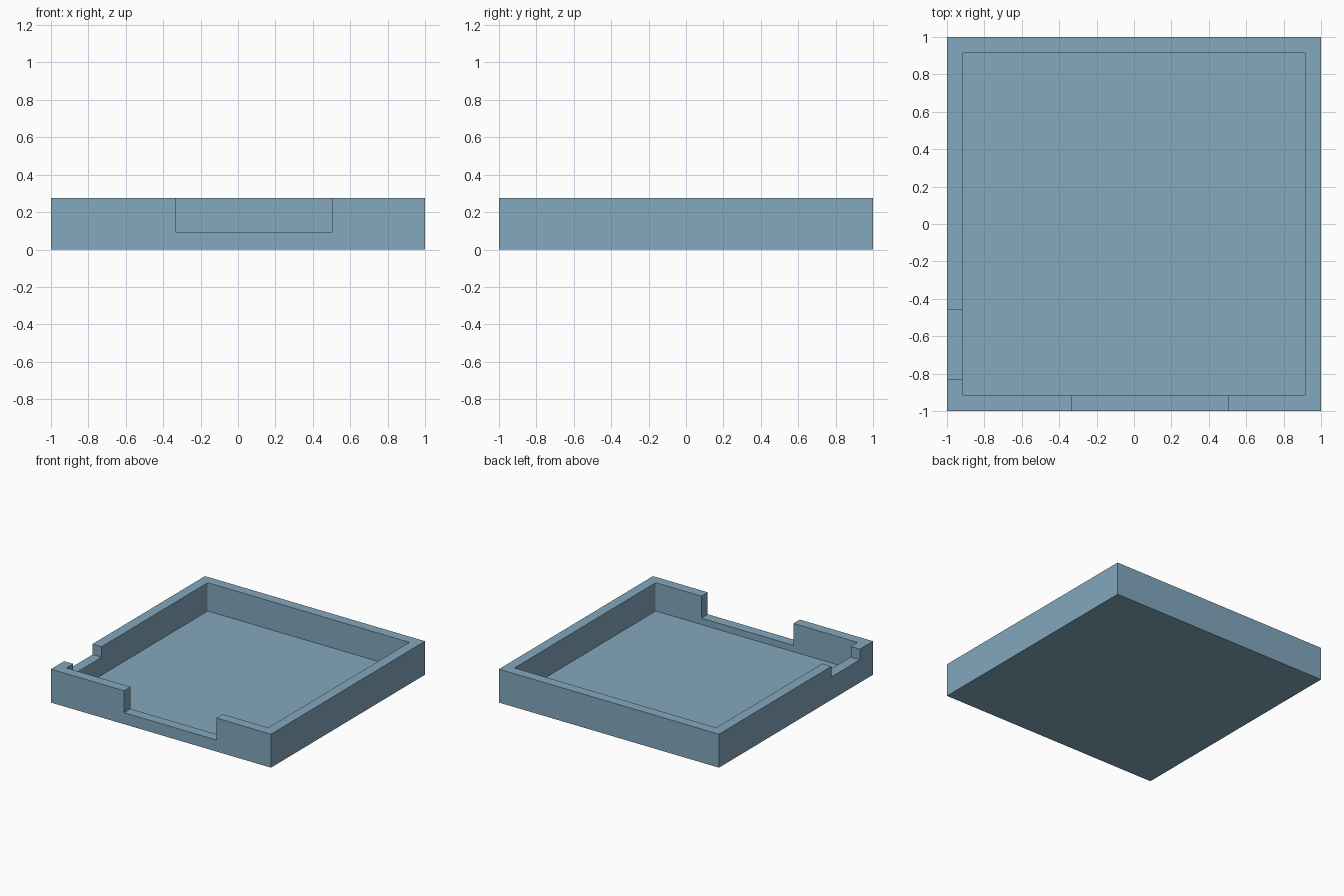
import bpy, bmesh

if "Cube" in bpy.data.objects:
    bpy.data.objects.remove(bpy.data.objects["Cube"])

HEIGHT = 0.275
INNER = 0.917
FLOOR = 0.042

blue = bpy.data.materials.new("dusty blue")
blue.diffuse_color = (0.227, 0.392, 0.515, 1)
blue.use_nodes = True
blue.node_tree.nodes["Principled BSDF"].inputs["Base Color"].default_value = blue.diffuse_color


def box(name, lo, hi, corner=0.0):
    """Box between two corners, with optional rounded upright edges."""
    bm = bmesh.new()
    bmesh.ops.create_cube(bm, size=1)
    for v in bm.verts:
        v.co = [lo[i] if v.co[i] < 0 else hi[i] for i in range(3)]
    if corner:
        upright = [e for e in bm.edges
                   if abs(e.verts[0].co.z - e.verts[1].co.z) > 0.01]
        bmesh.ops.bevel(bm, geom=upright, offset=corner, segments=3,
                        profile=0.5, affect='EDGES')
    mesh = bpy.data.meshes.new(name)
    bm.to_mesh(mesh)
    bm.free()
    mesh.materials.append(blue)
    obj = bpy.data.objects.new(name, mesh)
    bpy.context.collection.objects.link(obj)
    return obj


# Solid block that becomes the open tray
tray = box("tray", (-1, -1, 0), (1, 1, HEIGHT))

# Hollow, wide front opening and shallow left opening
cutters = [
    box("hollow_cutter", (-INNER, -INNER, FLOOR), (INNER, INNER, 0.5), 0.008),
    box("front_opening_cutter", (-0.335, -1.1, 0.095), (0.503, -0.8, 0.5)),
    box("left_opening_cutter", (-1.1, -0.83, 0.188), (-0.8, -0.46, 0.5)),
]
for cutter in cutters:
    mod = tray.modifiers.new(cutter.name, 'BOOLEAN')
    mod.operation = 'DIFFERENCE'
    mod.solver = 'EXACT'
    mod.object = cutter

# Apply the cuts and remove the cutters
bpy.context.view_layer.objects.active = tray
tray.select_set(True)
for mod in list(tray.modifiers):
    bpy.ops.object.modifier_apply(modifier=mod.name)
for cutter in cutters:
    bpy.data.objects.remove(cutter)
